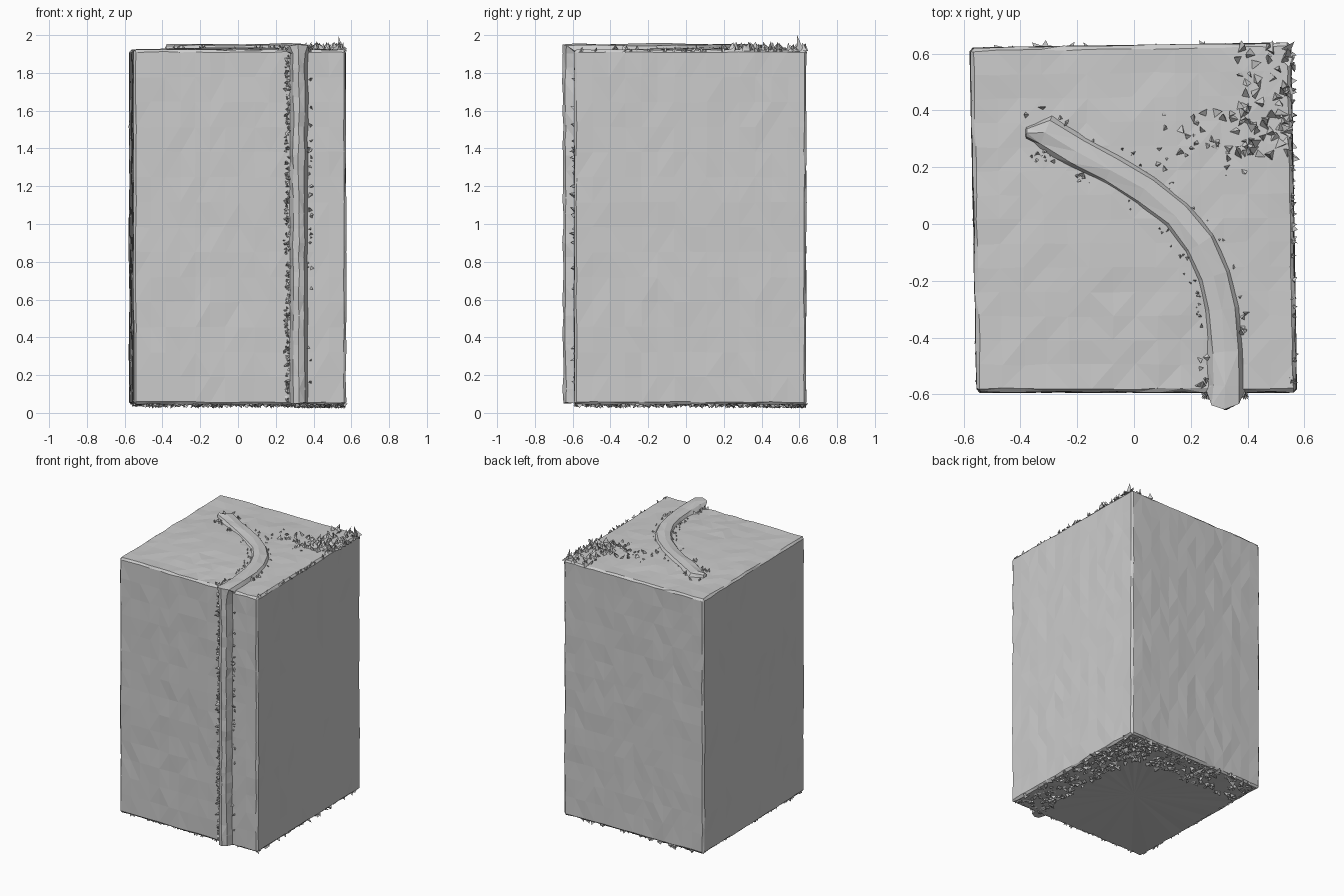
import bpy, bmesh, math, random
from mathutils import Vector

random.seed(4)
cube = bpy.data.objects.get("Cube")
if cube:
    bpy.data.objects.remove(cube, do_unlink=True)

stone = bpy.data.materials.new("stone_grey")
stone.use_nodes = True
grey = (0.6, 0.6, 0.6, 1)
stone.diffuse_color = grey
stone.node_tree.nodes["Principled BSDF"].inputs["Base Color"].default_value = grey

BOTTOM, TOP = 0.045, 1.922


def finish(bm, name):
    bmesh.ops.recalc_face_normals(bm, faces=bm.faces)
    mesh = bpy.data.meshes.new(name)
    bm.to_mesh(mesh)
    bm.free()
    mesh.materials.append(stone)
    obj = bpy.data.objects.new(name, mesh)
    bpy.context.collection.objects.link(obj)
    return obj


def jitter(amount):
    return Vector(random.uniform(-amount, amount) for _ in range(3))


# Main block: slightly skewed box, softened edges, hewn faces
bm = bmesh.new()
outline = [(-0.553, -0.592), (0.572, -0.592), (0.552, 0.637), (-0.577, 0.62)]
low = [bm.verts.new((x, y, BOTTOM)) for x, y in outline]
high = [bm.verts.new((x, y, TOP)) for x, y in outline]
bm.faces.new(low)
bm.faces.new(high)
for i in range(4):
    j = (i + 1) % 4
    bm.faces.new((low[i], low[j], high[j], high[i]))
bmesh.ops.recalc_face_normals(bm, faces=bm.faces)
bmesh.ops.bevel(bm, geom=bm.edges[:], offset=0.012, segments=1, affect='EDGES')
long_edges = [e for e in bm.edges if e.calc_length() > 0.5]
bmesh.ops.subdivide_edges(bm, edges=long_edges, cuts=13, use_grid_fill=True)
for v in bm.verts:
    v.co += jitter(0.003)
    if v.co.z > TOP - 0.01:
        v.co.z += 0.012 * max(0, 1 - (v.co.x ** 2 + v.co.y ** 2) / 0.3)

# Underside closed by a fan around one centre point
under = [f for f in bm.faces if f.calc_center_median().z < BOTTOM + 0.004 and f.normal.z < -0.9]
bmesh.ops.delete(bm, geom=under, context='FACES')
rim = [e for e in bm.edges if e.is_boundary]
hub = bm.verts.new((0, 0, BOTTOM + 0.008))
for e in rim:
    bm.faces.new((e.verts[0], e.verts[1], hub))
bmesh.ops.triangulate(bm, faces=bm.faces)
finish(bm, "stone_block")

# Raised ridge: winds over the top, then runs down the front
top_path = [(-0.38, 0.32), (-0.31, 0.32), (-0.2, 0.255), (-0.08, 0.19), (0.04, 0.12),
            (0.15, 0.03), (0.23, -0.07), (0.28, -0.18), (0.31, -0.3), (0.32, -0.45), (0.322, -0.57)]
up, out = Vector((0, 0, 1)), Vector((0, -1, 0))
path = [(Vector((x, y, TOP)), up) for x, y in top_path]
path.append((Vector((0.322, -0.592, TOP)), up + out))
path += [(Vector((0.322, -0.592, TOP - 0.02 - 1.85 * i / 24)), out) for i in range(25)]

bm = bmesh.new()
rings = []
for i, (p, normal) in enumerate(path):
    ahead = path[min(i + 1, len(path) - 1)][0] - path[max(i - 1, 0)][0]
    side = ahead.cross(normal).normalized()
    if side.length < 0.5:
        side = Vector((-1, 0, 0))
    taper = 0.3 if i == 0 else 1
    front = normal.z < 0.5
    corner = normal.length > 1.1
    height = 0.06 if front or corner else 0.032
    base, crest = (0.052, 0.03) if front else (0.07, 0.045)
    ring = []
    for s, h in ((-base, -0.012), (-crest, 0.75 * height), (0, height),
                 (crest, 0.75 * height), (base, -0.012)):
        lift = Vector((0, -h, min(h, 0.025))) if corner else normal * h
        ring.append(bm.verts.new(p + side * s * taper + lift + jitter(0.004)))
    rings.append(ring)
for a, b in zip(rings, rings[1:]):
    for k in range(5):
        n = (k + 1) % 5
        bm.faces.new((a[k], a[n], b[n], b[k]))
bm.faces.new(rings[0])
bm.faces.new(rings[-1])
bmesh.ops.triangulate(bm, faces=bm.faces)
finish(bm, "ridge")


# Rough chips: small irregular three-sided spikes
def chip(bm, place, normal, size, height):
    side = normal.orthogonal().normalized()
    other = normal.cross(side)
    turn = random.uniform(0, math.tau)
    base = []
    for k in range(3):
        a = turn + k * math.tau / 3
        r = size * random.uniform(0.4, 1.3)
        base.append(bm.verts.new(place + side * math.cos(a) * r + other * math.sin(a) * r - normal * 0.006))
    drift = (side * random.uniform(-1, 1) + other * random.uniform(-1, 1)) * size
    tip = bm.verts.new(place + normal * height * random.uniform(0.3, 1) + drift)
    bm.faces.new(base)
    for k in range(3):
        bm.faces.new((base[k], base[(k + 1) % 3], tip))


def between(a, b):
    return random.uniform(a, b)


# Chips along both flanks of the ridge
bm = bmesh.new()
for (p, normal), (q, _) in zip(path, path[1:]):
    ahead = q - p
    if normal.length > 1.1 or ahead.length < 0.03:
        continue
    side = ahead.cross(normal).normalized()
    for k in range(8):
        width = between(0.05, 0.068) if normal.z < 0.5 else between(0.06, 0.09)
        s = random.choice((-1, 1)) * width
        if s * side.x > 0 and p.y < 0.1 and random.random() < 0.7:
            s = -s
        chip(bm, p + ahead * random.random() + side * s, normal, 0.016, 0.028)
finish(bm, "ridge_chips")

# Crumbled patch on the back left of the top
bm = bmesh.new()
for k in range(70):
    chip(bm, Vector((between(0.36, 0.55), between(0.24, 0.62), TOP)), up, 0.025, 0.045)
for k in range(35):
    chip(bm, Vector((between(0.08, 0.4), between(0.17, 0.4), TOP)), up, 0.025, 0.035)
for k in range(30):
    chip(bm, Vector((0.56, between(-0.58, 0.6), TOP - 0.004)), up, 0.014, 0.025)
chip(bm, Vector((0.54, 0.6, TOP)), up, 0.02, 0.09)
finish(bm, "top_rubble")

# Rubble below the base, heaviest along the back and left edges
bm = bmesh.new()
down = -up
for k in range(230):
    chip(bm, Vector((between(-0.54, 0.54), 0.62 - 0.24 * random.random(), BOTTOM)), down, 0.028, 0.022)
    chip(bm, Vector((0.55 - 0.22 * random.random(), between(-0.57, 0.6), BOTTOM)), down, 0.028, 0.022)
for k in range(50):
    chip(bm, Vector((between(-0.53, 0.55), -0.575, BOTTOM)), down, 0.015, 0.014)
    chip(bm, Vector((-0.55, between(-0.57, 0.6), BOTTOM)), down, 0.012, 0.012)
finish(bm, "base_rubble")
